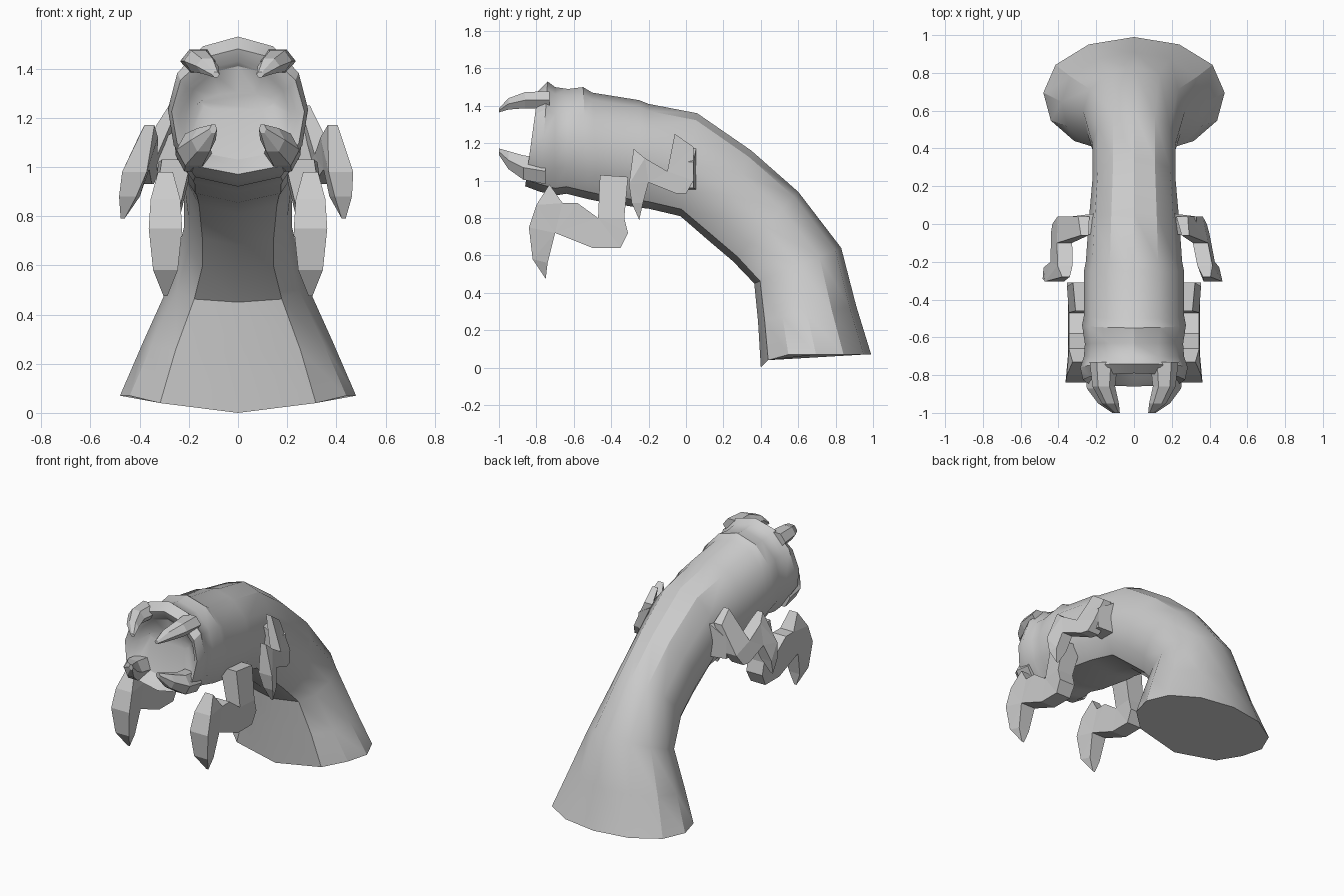
import bpy, bmesh
from math import sin, cos, pi, radians

if "Cube" in bpy.data.objects:
    bpy.data.objects.remove(bpy.data.objects["Cube"])

SIDES = 12


def finish(name, bm, angle=0, mirror=False):
    bmesh.ops.recalc_face_normals(bm, faces=bm.faces[:])
    me = bpy.data.meshes.new(name)
    bm.to_mesh(me)
    bm.free()
    ob = bpy.data.objects.new(name, me)
    bpy.context.collection.objects.link(ob)
    if mirror:
        m = ob.modifiers.new("mirror", 'MIRROR')
        m.use_mirror_merge = False
    if angle:
        bpy.ops.object.select_all(action='DESELECT')
        ob.select_set(True)
        bpy.context.view_layer.objects.active = ob
        bpy.ops.object.shade_smooth_by_angle(angle=radians(angle))
    return ob


def loft(rings):
    """Bridge rings of points and close both ends."""
    bm = bmesh.new()
    vs = [[bm.verts.new(p) for p in r] for r in rings]
    n = len(vs[0])
    for a, b in zip(vs, vs[1:]):
        for i in range(n):
            j = (i + 1) % n
            bm.faces.new((a[i], a[j], b[j], b[i]))
    bm.faces.new(vs[0])
    bm.faces.new(vs[-1])
    return bm


def section(ty, tz, by, bz, hw):
    """Body ring between a top and a bottom point, fuller in the lower half."""
    pts = []
    for i in range(SIDES):
        a = 2 * pi * i / SIDES
        s, c = sin(a), cos(a)
        x = 0 if abs(s) < 1e-6 else s
        if c < -0.01:
            x = (1 if x > 0 else -1 if x < 0 else 0) * abs(x) ** 0.6
        t = (1 - c) / 2
        pts.append((x * hw, ty + (by - ty) * t, tz + (bz - tz) * t))
    return pts


def horn(name, stations):
    """Six-sided tapering fang, mirrored."""
    rings = [[(x + w * cos(k * pi / 3), y, z + h * sin(k * pi / 3)) for k in range(6)]
             for x, y, z, w, h in stations]
    return finish(name, loft(rings), mirror=True)


def claw(profile, centre, side=1):
    """Side profile (y, z, half thickness) extruded about a centre line in x."""
    bm = bmesh.new()
    rows = [[bm.verts.new((s, y, z)) for y, z, w in profile] for s in (-1, 1)]
    n = len(profile)
    for i in range(n):
        j = (i + 1) % n
        bm.faces.new((rows[0][i], rows[0][j], rows[1][j], rows[1][i]))
    caps = [bm.faces.new(r) for r in rows]
    bm.normal_update()
    bmesh.ops.triangulate(bm, faces=caps)
    # shift the flat caps to the real thickness and lean
    for s, row in zip((-1, 1), rows):
        for v, (y, z, w) in zip(row, profile):
            v.co.x = side * (centre(y, z) + s * w)
    return bm


# Body: flared foot, bent stalk, banded head, recessed mouth
body = [
    (0.99, 0.07, 0.40, 0.07, 0.48),
    (0.91, 0.33, 0.385, 0.25, 0.385),
    (0.83, 0.64, 0.365, 0.45, 0.27),
    (0.60, 0.94, 0.25, 0.57, 0.22),
    (0.35, 1.16, 0.12, 0.68, 0.22),
    (0.06, 1.36, -0.03, 0.81, 0.24),
    (-0.20, 1.41, -0.20, 0.85, 0.255),
    (-0.25, 1.43, -0.25, 0.855, 0.265),
    (-0.50, 1.47, -0.47, 0.89, 0.265),
    (-0.55, 1.50, -0.52, 0.90, 0.275),
    (-0.63, 1.49, -0.64, 0.93, 0.26),
    (-0.70, 1.50, -0.70, 0.92, 0.265),
    (-0.74, 1.53, -0.78, 0.94, 0.285),
    (-0.79, 1.48, -0.86, 0.97, 0.27),
    (-0.77, 1.43, -0.84, 0.99, 0.24),
    (-0.75, 1.41, -0.79, 1.03, 0.21),
    (-0.73, 1.30, -0.73, 1.23, 0.15),
]
rings = [section(*r) for r in body]
# the front of the foot dips to the ground
rings[0] = [(x, y, 0.0 if y < 0.41 else 0.04 if y < 0.46 else z) for x, y, z in rings[0]]
finish("body", loft(rings), angle=31)

# Fangs around the mouth
horn("upper_fangs", [(0.16, -0.73, 1.43, 0.075, 0.055), (0.16, -0.86, 1.43, 0.06, 0.05),
                     (0.125, -0.95, 1.41, 0.045, 0.035), (0.09, -1.0, 1.375, 0.015, 0.012)])
horn("lower_fangs", [(0.18, -0.75, 1.05, 0.075, 0.08), (0.18, -0.87, 1.07, 0.07, 0.075),
                     (0.14, -0.95, 1.11, 0.05, 0.055), (0.10, -1.0, 1.155, 0.015, 0.02)])

# Large front legs with hooked claws
front = [(-0.46, 1.03, .06), (-0.47, 0.80, .05), (-0.58, 0.88, .05), (-0.66, 0.88, .05),
         (-0.73, 0.98, .03), (-0.80, 0.87, .06), (-0.84, 0.75, .068), (-0.82, 0.58, .05),
         (-0.75, 0.475, .008), (-0.74, 0.56, .04), (-0.70, 0.72, .055), (-0.50, 0.64, .055),
         (-0.35, 0.64, .055), (-0.31, 0.72, .06), (-0.33, 0.80, .06), (-0.31, 1.02, .07)]
finish("front_legs", claw(front, lambda y, z: 0.295 - 0.35 * max(0, z - 0.9) * (y > -0.6)),
       mirror=True)

# Small rear legs, splayed slightly differently on each side
rear = [(0.04, 1.18, .03), (0.04, 1.00, .045), (0.0, 0.93, .045), (-0.05, 0.93, .045),
        (-0.20, 0.99, .04), (-0.23, 0.88, .04), (-0.25, 0.79, .008), (-0.29, 0.88, .035),
        (-0.305, 0.98, .05), (-0.28, 1.17, .02), (-0.22, 1.12, .04), (-0.10, 1.05, .04),
        (-0.06, 1.25, .02)]
for name, side, x0, lean, slope in (("right", 1, 0.385, 0.14, 0.28), ("left", -1, 0.36, 0.30, 0.16)):
    finish(name + "_rear_leg", claw(rear, lambda y, z: x0 + lean * (1.17 - z) - slope * (y + 0.28)
                                    - 0.04 * (z > 1.1 and y > -0.15), side))

# Shoulder stubs joining rear legs to the body
stub = [[(x, y, z) for y, z in ((ya, za), (yb, za), (yb, zb), (ya, zb))]
        for x, ya, yb, za, zb in ((0.17, -0.06, 0.06, 0.95, 1.2), (0.33, -0.05, 0.04, 0.96, 1.1))]
finish("rear_shoulders", loft(stub), mirror=True)
